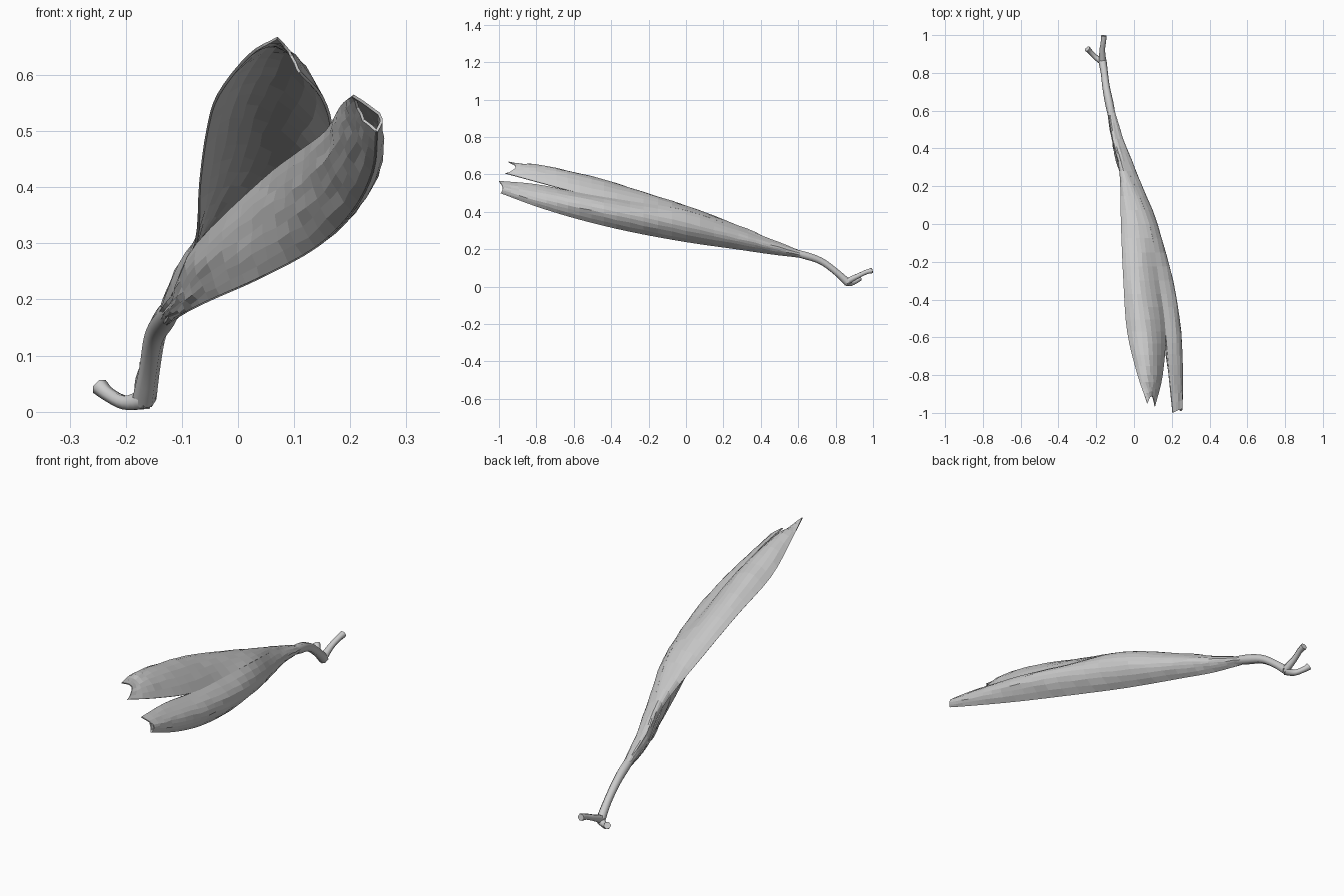
import bpy, random
from mathutils import Vector

if "Cube" in bpy.data.objects:
    bpy.data.objects.remove(bpy.data.objects["Cube"])

random.seed(4)


def spline(pts, steps):
    """Catmull-Rom through the given points."""
    p = [Vector(q) for q in pts]
    p = [2 * p[0] - p[1]] + p + [2 * p[-1] - p[-2]]
    out = []
    for i in range(1, len(p) - 2):
        a, b, c, d = p[i - 1:i + 3]
        for s in range(steps):
            t = s / steps
            out.append(0.5 * (2 * b + (c - a) * t + (2 * a - 5 * b + 4 * c - d) * t * t
                              + (3 * b - a - 3 * c + d) * t ** 3))
    return out + [p[-2]]


def husk(name, rails, across=8, steps=4, wrinkle=.002):
    """Curved shell through three lengthwise rails, thickened."""
    a, b, c = [spline(r, steps) for r in rails]
    n = len(a)
    verts, faces = [], []
    for i in range(n):
        for j in range(across + 1):
            t = j / across
            v = (a[i] * (2 * (t - .5) * (t - 1)) + b[i] * (4 * t * (1 - t))
                 + c[i] * (2 * t * (t - .5)))
            if 0 < j < across and i > 0:       # dry wrinkles
                v = v + Vector((random.uniform(-1, 1), 0, random.uniform(-1, 1))) * wrinkle
            verts.append(v)
    w = across + 1
    for i in range(n - 1):
        for j in range(across):
            k = i * w + j
            faces.append((k, k + 1, k + w + 1, k + w))
    me = bpy.data.meshes.new(name)
    me.from_pydata(verts, [], faces)
    ob = bpy.data.objects.new(name, me)
    bpy.context.collection.objects.link(ob)
    m = ob.modifiers.new("thickness", 'SOLIDIFY')
    m.thickness = .005
    m.offset = 0
    return ob


def twig(name, pts):
    """Tapered round stem through (x, y, z, radius) points."""
    cu = bpy.data.curves.new(name, 'CURVE')
    cu.dimensions = '3D'
    cu.bevel_depth = 1
    cu.bevel_resolution = 1
    cu.use_fill_caps = True
    path = spline([p[:3] for p in pts], 4)
    rad = spline([(p[3], 0, 0) for p in pts], 4)
    sp = cu.splines.new('POLY')
    sp.points.add(len(path) - 1)
    for q, v, r in zip(sp.points, path, rad):
        q.co = (*v, 1)
        q.radius = r.x
    ob = bpy.data.objects.new(name, cu)
    bpy.context.collection.objects.link(ob)
    return ob


# shared seam where the two halves of the pod meet; they part at y = -0.57
seam = [(-.125, .62, .185), (-.085, .45, .245), (-.03, .28, .31), (.08, 0, .405),
        (.13, -.3, .455), (.165, -.57, .50)]
lower_edge = seam + [(.185, -.8, .545), (.205, -1, .563)]

# upper half: free left edge, crown, seam
left = [(-.14, .62, .17), (-.115, .45, .21), (-.075, .28, .30), (-.068, 0, .405),
        (-.055, -.3, .50), (-.035, -.57, .565), (.02, -.8, .635), (.07, -.95, .666)]
crown = [(-.135, .62, .185), (-.11, .45, .25), (-.06, .28, .325), (0, 0, .43),
         (.03, -.3, .525), (.065, -.57, .60), (.085, -.8, .643), (.095, -.91, .635)]
husk("upper_pod_half", [left, crown, seam + [(.15, -.8, .56), (.11, -.965, .605)]])

# lower half: seam, outer side, bottom edge
side = [(-.11, .62, .17), (-.06, .45, .215), (.01, .28, .255), (.12, 0, .32),
        (.205, -.3, .385), (.245, -.57, .44), (.252, -.8, .49), (.25, -.98, .53)]
bottom = [(-.13, .62, .155), (-.1, .45, .175), (-.05, .28, .20), (.04, 0, .24),
          (.14, -.3, .295), (.205, -.57, .36), (.24, -.8, .43), (.247, -.99, .50)]
husk("lower_pod_half", [lower_edge, side, bottom])

# inner wall closing the lower half, seen from the left and the front
inner_top = [(-.14, .62, .17), (-.115, .45, .212), (-.073, .28, .298), (.045, 0, .413),
             (.108, -.3, .462), (.158, -.57, .50)] + lower_edge[6:]
inner_mid = []
bulge = [.004, .005, .01, .017, .021, .021, .015, .006]
for t, b, d in zip(inner_top, bottom, bulge):
    inner_mid.append((Vector(t) + Vector(b)) / 2 + Vector((-d, 0, -d * .2)))
inner_mid[-1].y = -.96
husk("inner_wall", [inner_top, inner_mid, bottom], wrinkle=.003)

# stalk with a forked end
twig("stalk", [(-.1, .48, .205, .012), (-.127, .62, .171, .022), (-.147, .72, .137, .02),
               (-.157, .8, .08, .019), (-.167, .865, .022, .022)])
twig("long_fork", [(-.166, .855, .025, .02), (-.168, .92, .057, .015),
                   (-.162, .965, .078, .014), (-.16, .997, .086, .016)])
twig("short_fork", [(-.165, .86, .022, .02), (-.2, .88, .016, .014),
                    (-.23, .91, .03, .013), (-.247, .928, .045, .016)])
